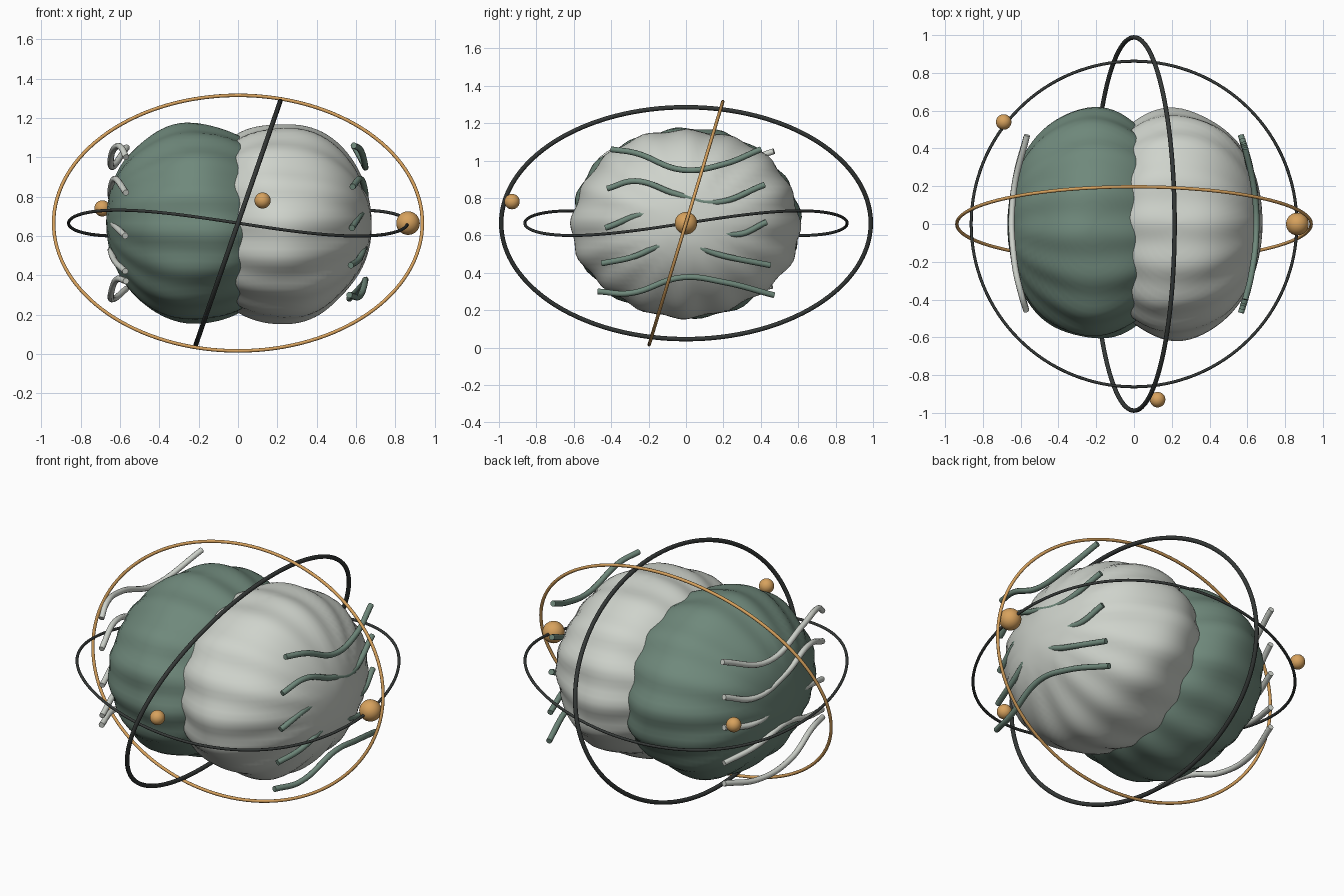
import bpy, bmesh
from math import sin, cos, pi, atan2, sqrt

if "Cube" in bpy.data.objects:
    bpy.data.objects.remove(bpy.data.objects["Cube"])

CZ = 0.665  # height of the common centre


def material(name, rgb):
    m = bpy.data.materials.new(name)
    m.diffuse_color = (*rgb, 1)
    m.use_nodes = True
    m.node_tree.nodes["Principled BSDF"].inputs["Base Color"].default_value = m.diffuse_color
    return m


GREEN = material("sage", (0.16, 0.25, 0.20))
PALE = material("pale_grey", (0.62, 0.65, 0.60))
BRASS = material("brass", (0.68, 0.36, 0.11))
DARK = material("charcoal", (0.035, 0.04, 0.038))


def lumpy_half(name, cx, mat, phase):
    """Ellipsoid with soft ribs running round the x axis."""
    bm = bmesh.new()
    bmesh.ops.create_uvsphere(bm, u_segments=80, v_segments=48, radius=1)
    for v in bm.verts:
        x, y, z = v.co
        a = atan2(z, y)
        side = sqrt(max(0, 1 - x * x))
        r = 1 + 0.015 * side * sin(16 * a + phase) \
              + 0.012 * side * cos(5 * a + 4 * x + phase) \
              + 0.008 * sin(7 * x + 3 * z + phase)
        v.co = (cx + 0.46 * x * r, 0.605 * y * r, CZ + 0.505 * z * r)
    finish(bm, name, mat)


def finish(bm, name, mat):
    for f in bm.faces:
        f.smooth = True
    me = bpy.data.meshes.new(name)
    bm.to_mesh(me)
    bm.free()
    me.materials.append(mat)
    ob = bpy.data.objects.new(name, me)
    bpy.context.collection.objects.link(ob)


def bead(name, loc, r):
    bm = bmesh.new()
    bmesh.ops.create_uvsphere(bm, u_segments=32, v_segments=16, radius=r)
    bmesh.ops.translate(bm, vec=loc, verts=bm.verts)
    finish(bm, name, BRASS)


def tube(name, pts, r, mat, closed=False):
    """Round tube along points: closed polyline, or open smooth bezier."""
    cu = bpy.data.curves.new(name, 'CURVE')
    cu.dimensions = '3D'
    cu.bevel_depth = r
    cu.bevel_resolution = 3
    cu.use_fill_caps = True
    sp = cu.splines.new('POLY' if closed else 'BEZIER')
    if closed:
        sp.points.add(len(pts) - 1)
        for p, c in zip(sp.points, pts):
            p.co = (*c, 1)
        sp.use_cyclic_u = True
    else:
        sp.bezier_points.add(len(pts) - 1)
        for p, c in zip(sp.bezier_points, pts):
            p.co = c
            p.handle_left_type = p.handle_right_type = 'AUTO'
        sp.resolution_u = 8
    sp.use_smooth = True
    cu.materials.append(mat)
    ob = bpy.data.objects.new(name, cu)
    bpy.context.collection.objects.link(ob)
    bpy.ops.object.select_all(action='DESELECT')
    bpy.context.view_layer.objects.active = ob
    ob.select_set(True)
    bpy.ops.object.convert(target='MESH')


def ring(name, fn, r, mat):
    tube(name, [fn(2 * pi * i / 128) for i in range(128)], r, mat, True)


# two overlapping lumpy halves
lumpy_half("left_half", -0.213, GREEN, 0.0)
lumpy_half("right_half", 0.218, PALE, 1.9)

# orbit rings: two tilted ellipses and one wavy level ring
ring("brass_ring", lambda t: (0.938 * cos(t), 0.197 * sin(t), CZ + 0.65 * sin(t)), 0.009, BRASS)
ring("tilted_dark_ring", lambda t: (0.215 * sin(t), 0.988 * cos(t), CZ + 0.62 * sin(t)), 0.012, DARK)
ring("wavy_dark_ring", lambda t: (0.862 * cos(t), 0.862 * sin(t), CZ + 0.066 * sin(2 * t)), 0.008, DARK)

# beads riding on the rings
bead("large_bead", (0.865, 0, CZ), 0.06)
bead("front_bead", (0.125, -0.93, 0.78), 0.041)
bead("back_bead", (-0.69, 0.54, 0.74), 0.041)

# wavy strands over each flank, as (y, z) points
right_strands = [
    [(-0.4, 1.06), (-0.27, 1.04), (-0.02, 0.95), (0.2, 0.98), (0.4, 1.06)],
    [(-0.42, 0.85), (-0.27, 0.89), (-0.05, 0.82), (0.15, 0.775), (0.42, 0.87)],
    [(-0.43, 0.64), (-0.18, 0.72), (0.05, 0.67), (0.27, 0.605), (0.43, 0.67)],
    [(-0.45, 0.45), (-0.3, 0.48), (-0.06, 0.56), (0.2, 0.49), (0.45, 0.44)],
    [(-0.47, 0.30), (-0.3, 0.29), (-0.02, 0.375), (0.2, 0.35), (0.47, 0.28)],
]
left_strands = [
    [(-0.46, 1.0), (-0.38, 1.05), (-0.2, 1.04), (0.15, 0.95), (0.47, 1.05)],
    [(-0.46, 0.82), (-0.25, 0.89), (0.0, 0.82), (0.25, 0.77), (0.46, 0.84)],
    [(-0.45, 0.60), (-0.25, 0.65), (0.0, 0.68), (0.25, 0.62), (0.46, 0.66)],
    [(-0.45, 0.42), (-0.25, 0.47), (0.0, 0.53), (0.25, 0.48), (0.46, 0.45)],
    [(-0.46, 0.37), (-0.3, 0.38), (-0.05, 0.30), (0.22, 0.28), (0.46, 0.33)],
]
for side, sgn, mat, rows in (("right", 1, GREEN, right_strands), ("left", -1, PALE, left_strands)):
    for i, row in enumerate(rows):
        tube(f"{side}_strand_{i + 1}",
             [(sgn * (0.648 - 0.37 * y * y), y, z) for y, z in row], 0.016, mat)
